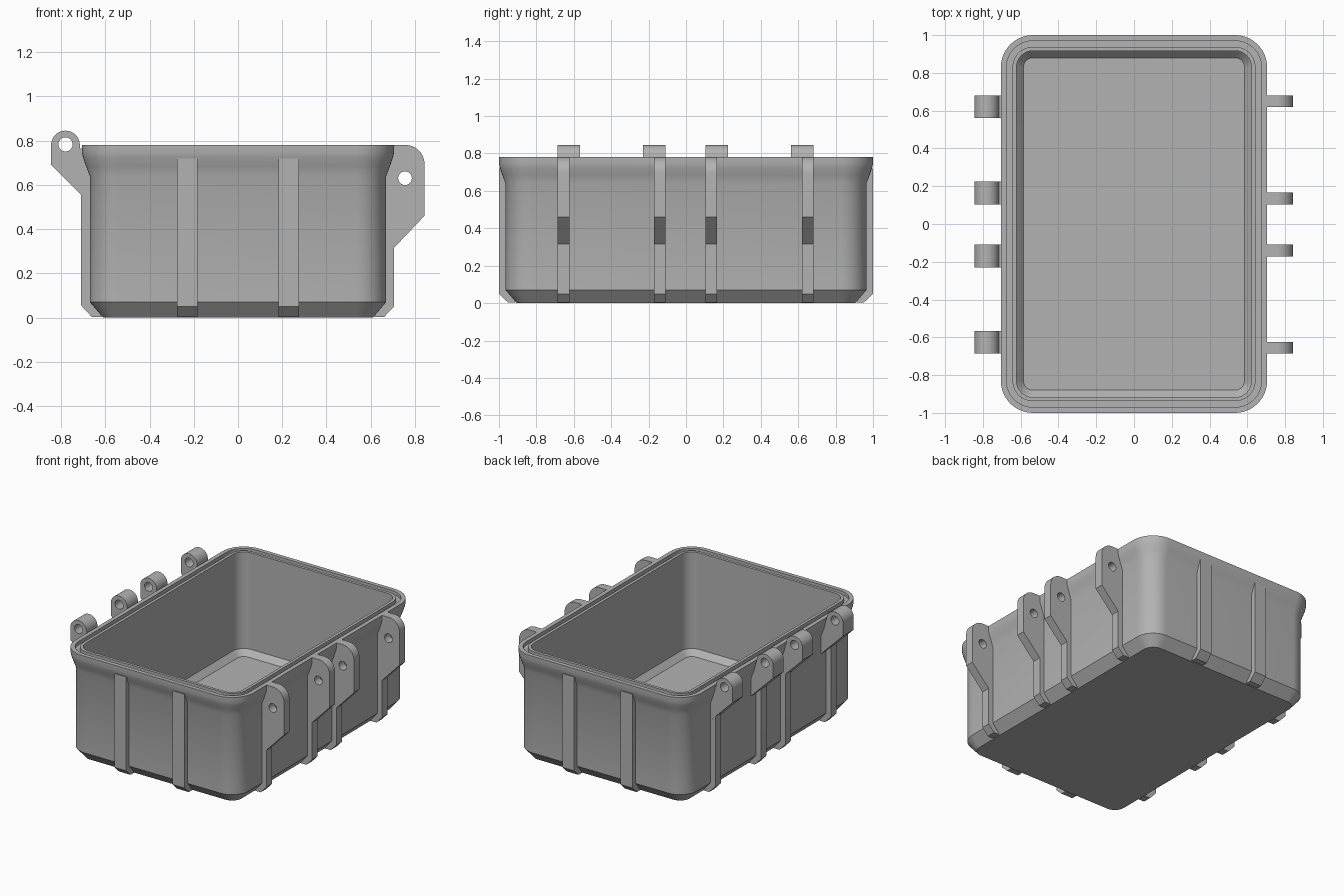
import bpy, bmesh, math

if "Cube" in bpy.data.objects:
    bpy.data.objects.remove(bpy.data.objects["Cube"])

grey = bpy.data.materials.new("plain grey")
grey.diffuse_color = (0.45, 0.45, 0.45, 1)
grey.use_nodes = True
grey.node_tree.nodes["Principled BSDF"].inputs["Base Color"].default_value = grey.diffuse_color


def finish(obj, angle=30):
    """Clean the mesh, colour it and smooth its rounded faces."""
    bm = bmesh.new()
    bm.from_mesh(obj.data)
    bmesh.ops.remove_doubles(bm, verts=bm.verts, dist=0.0002)
    bmesh.ops.recalc_face_normals(bm, faces=bm.faces)
    bm.to_mesh(obj.data)
    bm.free()
    obj.data.materials.clear()
    obj.data.materials.append(grey)
    bpy.ops.object.select_all(action='DESELECT')
    obj.select_set(True)
    bpy.context.view_layer.objects.active = obj
    bpy.ops.object.shade_smooth_by_angle(angle=math.radians(angle))


def arc(cx, cy, r, a0, a1, n):
    """Points on an arc, angles in degrees."""
    steps = [math.radians(a0 + (a1 - a0) * i / n) for i in range(n + 1)]
    return [(cx + r * math.cos(a), cy + r * math.sin(a)) for a in steps]


def rounded_rect(inset):
    hx, hy, r = 0.705 - inset, 1.0 - inset, 0.17 - inset
    pts = []
    for sx, sy, a in ((1, 1, 0), (-1, 1, 90), (-1, -1, 180), (1, -1, 270)):
        pts += arc(sx * (hx - r), sy * (hy - r), r, a, a + 90, 12)
    return pts


def plate(name, outline, centre, width, side=1, along_y=False, hole=None):
    """Extrude an outward/up outline to a plate, with an optional round hole."""
    curve = bpy.data.curves.new(name, 'CURVE')
    curve.dimensions = '2D'
    curve.fill_mode = 'BOTH'
    curve.extrude = width / 2
    for loop in [outline] + ([hole] if hole else []):
        spline = curve.splines.new('POLY')
        spline.points.add(len(loop) - 1)
        for p, (u, v) in zip(spline.points, loop):
            p.co = (u * side, v, 0, 1)
        spline.use_cyclic_u = True
    obj = bpy.data.objects.new(name, curve)
    bpy.context.collection.objects.link(obj)
    obj.rotation_euler = (math.pi / 2, 0, math.pi / 2 if along_y else 0)
    obj.location = (centre, 0, 0) if along_y else (0, centre, 0)
    bpy.ops.object.select_all(action='DESELECT')
    obj.select_set(True)
    bpy.context.view_layer.objects.active = obj
    bpy.ops.object.convert(target='MESH')
    finish(bpy.context.view_layer.objects.active)


# Box shell: (inset, height) from the base, up the outside, over the grooved rim, down inside
section = [(0.095, 0), (0.035, 0.07), (0.035, 0.64), (0.018, 0.685), (0.004, 0.725),
           (0, 0.745), (0, 0.78), (0.03, 0.78), (0.03, 0.755), (0.062, 0.755),
           (0.062, 0.78), (0.083, 0.78), (0.083, 0.09), (0.12, 0.05)]
bm = bmesh.new()
rings = [[bm.verts.new((x, y, z)) for x, y in rounded_rect(d)] for d, z in section]
for a, b in zip(rings, rings[1:]):
    n = len(a)
    for i in range(n):
        j = (i + 1) % n
        bm.faces.new((a[i], a[j], b[j], b[i]))
bm.faces.new(rings[0])
bm.faces.new(rings[-1])
mesh = bpy.data.meshes.new("box_shell")
bm.to_mesh(mesh)
bm.free()
shell = bpy.data.objects.new("box_shell", mesh)
bpy.context.collection.objects.link(shell)
finish(shell)

# Front and back ribs
end_rib = [(0.91, 0.002), (0.95, 0.002), (1.0, 0.05), (1.0, 0.72), (0.945, 0.71), (0.945, 0.06)]
for side, label in ((-1, "front"), (1, "back")):
    for x in (-0.23, 0.23):
        plate(label + "_rib", end_rib, x, 0.092, side, along_y=True)

# Latch brackets on the right, each in one piece with its rib
foot = [(0.615, 0.002), (0.66, 0.002), (0.705, 0.05)]
latch = (foot + [(0.705, 0.315), (0.843, 0.46)]
         + arc(0.758, 0.695, 0.085, 0, 90, 10)
         + [(0.69, 0.78), (0.69, 0.745), (0.645, 0.69), (0.645, 0.06)])
latch_hole = arc(0.755, 0.63, 0.031, 0, 345, 23)
rib_centres = (-0.655, -0.14, 0.135, 0.65)
for y in rib_centres:
    plate("latch_bracket", latch, y, 0.062, hole=latch_hole)

# Hinge ribs on the left, each under a wider knuckle that overhangs to one side
hinge_rib = foot + [(0.71, 0.06), (0.71, 0.555), (0.645, 0.555), (0.645, 0.06)]
knuckle = ([(0.66, 0.505), (0.71, 0.555), (0.845, 0.69)]
           + arc(0.78, 0.78, 0.065, 0, 180, 16)
           + [(0.715, 0.765), (0.69, 0.765), (0.69, 0.745), (0.645, 0.69), (0.645, 0.505)])
knuckle_hole = arc(0.78, 0.783, 0.032, 0, 345, 23)
for y, shift in zip(rib_centres, (0.029, -0.029, 0.029, -0.029)):
    plate("hinge_rib", hinge_rib, y, 0.06, -1)
    plate("hinge_knuckle", knuckle, y + shift, 0.12, -1, hole=knuckle_hole)
